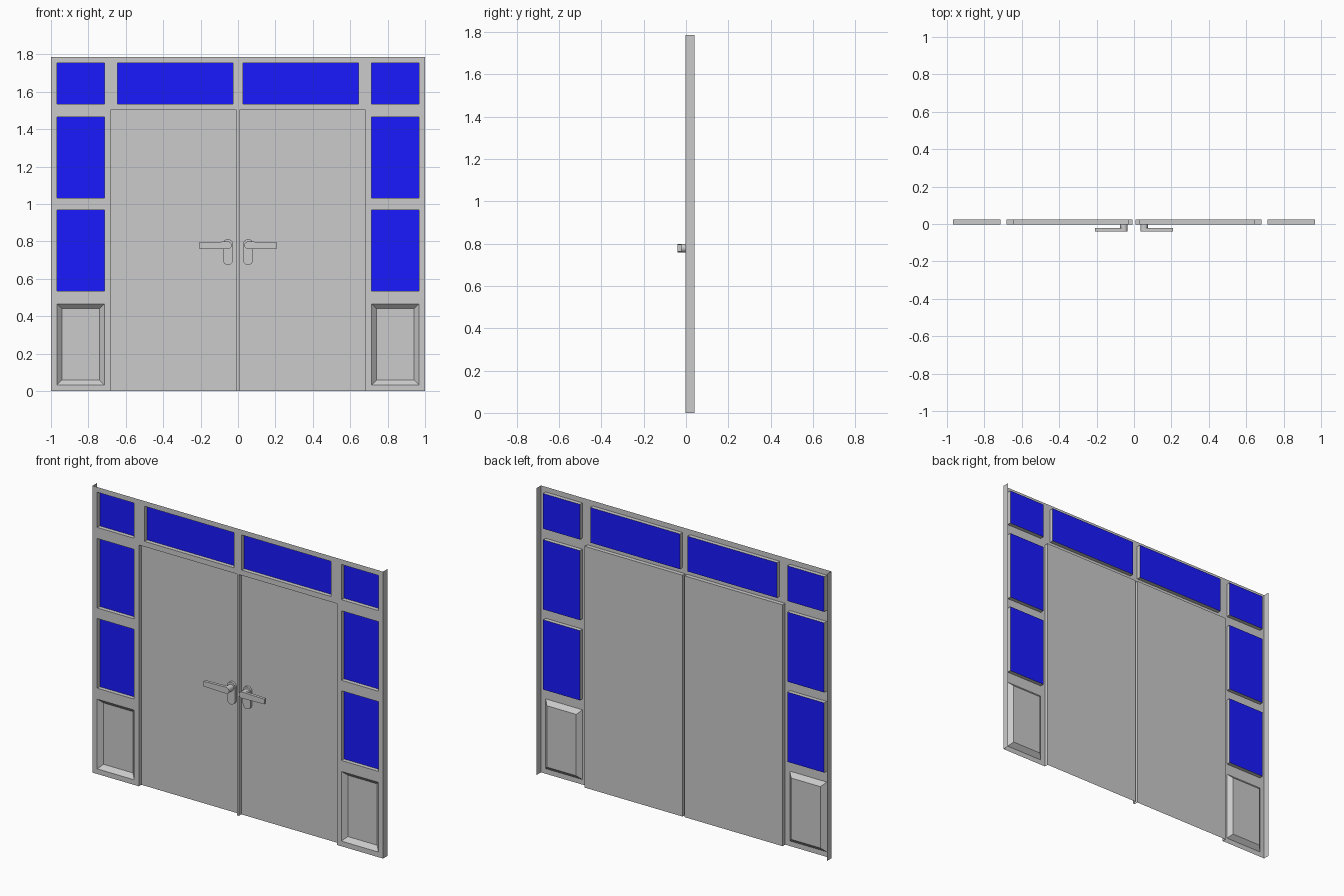
import bpy, bmesh
from math import pi, cos, sin

if "Cube" in bpy.data.objects:
    bpy.data.objects.remove(bpy.data.objects["Cube"])

FRONT, RECESS, BACK = -0.002, 0.023, 0.04
TOP = 1.786

glass = bpy.data.materials.new("blue_glass")
glass.diffuse_color = (0.01, 0.01, 1.0, 1)
glass.use_nodes = True
glass.node_tree.nodes["Principled BSDF"].inputs["Base Color"].default_value = glass.diffuse_color


def finish(bm, name, mat=None, smooth=False):
    """Turn a left-half bmesh into an object mirrored across x = 0."""
    bmesh.ops.remove_doubles(bm, verts=bm.verts, dist=1e-5)
    me = bpy.data.meshes.new(name)
    bm.to_mesh(me)
    bm.free()
    ob = bpy.data.objects.new(name, me)
    bpy.context.collection.objects.link(ob)
    if mat:
        me.materials.append(mat)
    ob.modifiers.new("Mirror", 'MIRROR').use_axis[0] = True
    if smooth:
        bpy.ops.object.select_all(action='DESELECT')
        ob.select_set(True)
        bpy.context.view_layer.objects.active = ob
        bpy.ops.object.shade_smooth_by_angle(angle=pi / 5)
    return ob


def rect(bm, x0, x1, z0, z1, y):
    return [bm.verts.new((x, y, z)) for x, z in
            ((x0, z0), (x1, z0), (x1, z1), (x0, z1))]


def pocket(bm, r, inset=0.0, floor=True):
    """Walls from the front sheet back to the recess depth."""
    x0, x1, z0, z1 = r
    f = rect(bm, x0, x1, z0, z1, FRONT)
    b = rect(bm, x0 + inset, x1 - inset, z0 + inset, z1 - inset, RECESS)
    for i in range(0 if floor else 1, 4):
        j = (i + 1) % 4
        bm.faces.new((f[i], f[j], b[j], b[i]))
    return b


def prism(bm, outline, y0, y1):
    """Extrude an x-z outline between two depths."""
    f = bm.faces.new([bm.verts.new((x, y0, z)) for x, z in outline])
    ext = bmesh.ops.extrude_face_region(bm, geom=[f], use_keep_orig=True)
    moved = [v for v in ext["geom"] if isinstance(v, bmesh.types.BMVert)]
    bmesh.ops.translate(bm, verts=moved, vec=(0, y1 - y0, 0))


def arc(cx, cz, r, a0, a1, n=12):
    return [(cx + r * cos(a0 + (a1 - a0) * i / n),
             cz + r * sin(a0 + (a1 - a0) * i / n)) for i in range(n + 1)]


# Openings on the left half: x0, x1, z0, z1
windows = [(-0.968, -0.714, 1.535, 1.754), (-0.968, -0.714, 1.033, 1.466),
           (-0.968, -0.714, 0.534, 0.968), (-0.643, -0.026, 1.535, 1.754)]
panel = (-0.968, -0.714, 0.032, 0.466)
door = (-0.682, -0.007, 0.0, 1.502)
holes = windows + [panel, door]

# Frame: front sheet with openings, window reveals and side returns
bm = bmesh.new()
xs = sorted({-1.0, 0.0} | {x for h in holes for x in h[:2]})
zs = sorted({0.0, TOP} | {z for h in holes for z in h[2:]})
for x0, x1 in zip(xs, xs[1:]):
    for z0, z1 in zip(zs, zs[1:]):
        cx, cz = (x0 + x1) / 2, (z0 + z1) / 2
        if not any(h[0] < cx < h[1] and h[2] < cz < h[3] for h in holes):
            bm.faces.new(rect(bm, x0, x1, z0, z1, FRONT))
for w in windows:
    pocket(bm, w)
pocket(bm, door, floor=False)
bm.faces.new([bm.verts.new(p) for p in ((-1, FRONT, 0), (-1, FRONT, TOP),
                                        (-1, BACK, TOP), (-1, BACK, 0))])
finish(bm, "frame")

# Sunken lower panels with sloped edges
bm = bmesh.new()
bm.faces.new(pocket(bm, panel, inset=0.026))
finish(bm, "lower_panels")

# Door leaves
bm = bmesh.new()
bm.faces.new(rect(bm, *door, RECESS))
finish(bm, "doors")

# Glass panes
bm = bmesh.new()
for w in windows:
    bm.faces.new(rect(bm, *w, RECESS))
finish(bm, "window_panes", glass)

# Handles: rounded backplate, round spindle and lever
bm = bmesh.new()
cx, cz = -0.054, 0.779
prism(bm, arc(cx, 0.785, 0.027, 0, pi) + arc(cx, 0.701, 0.027, pi, 2 * pi),
      RECESS, 0.008)
prism(bm, arc(cx, cz, 0.02, 0, 2 * pi, 24)[:-1], 0.008, -0.023)
prism(bm, arc(cx, cz, 0.02, -pi / 2, pi / 2) + [(-0.209, 0.795), (-0.209, 0.763)],
      -0.022, -0.04)
bmesh.ops.recalc_face_normals(bm, faces=bm.faces)
finish(bm, "door_handles", smooth=True)
